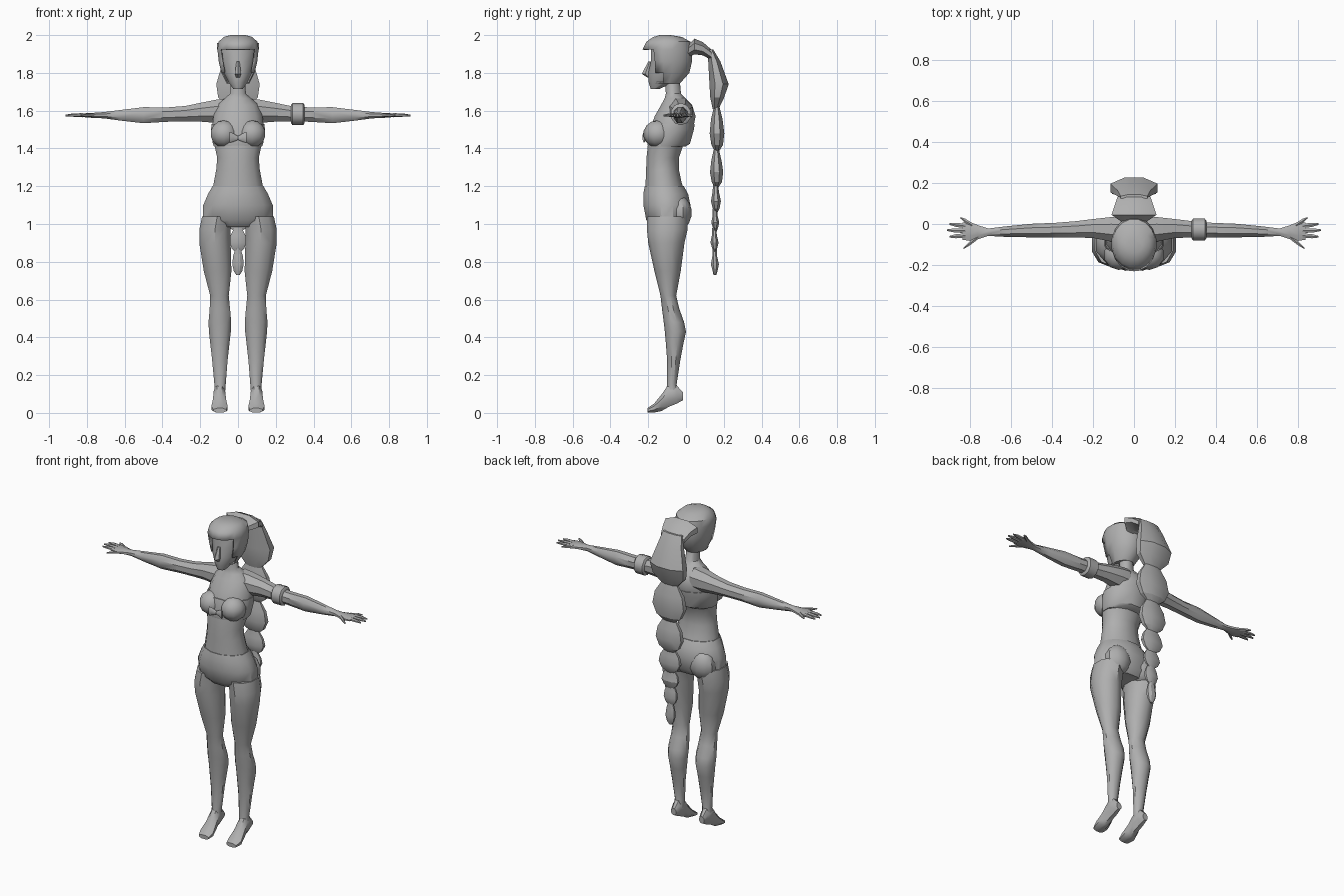
import bpy, bmesh, math
from mathutils import Matrix

grey = bpy.data.materials.new("plain grey")
grey.diffuse_color = (0.43, 0.43, 0.43, 1)


def finish(name, bm, mirror=False, thick=0, angle=40):
    bmesh.ops.recalc_face_normals(bm, faces=bm.faces)
    me = bpy.data.meshes.new(name)
    bm.to_mesh(me)
    bm.free()
    ob = bpy.data.objects.new(name, me)
    bpy.context.collection.objects.link(ob)
    me.materials.append(grey)
    bpy.ops.object.select_all(action='DESELECT')
    ob.select_set(True)
    bpy.context.view_layer.objects.active = ob
    bpy.ops.object.shade_smooth_by_angle(angle=math.radians(angle))
    if thick:
        ob.modifiers.new("thickness", 'SOLIDIFY').thickness = thick
    if mirror:
        ob.modifiers.new("mirror", 'MIRROR')
    return ob


def loft(name, rings, n=10, axis='z', mirror=False, cut=None, thick=0, angle=40):
    """Rings: (position on axis, centre, half width, low, high)."""
    bm = bmesh.new()
    loops = []
    for t, c, h, lo, hi in rings:
        row = []
        for i in range(n):
            a = 2 * math.pi * (i + 0.5) / n
            u = c + h * math.cos(a) / math.cos(math.pi / n)
            v = (lo + hi) / 2 + (hi - lo) / 2 * math.sin(a)
            co = {'z': (u, v, t), 'x': (t, u, v), 'y': (u, t, v)}[axis]
            row.append(bm.verts.new(co))
        loops.append(row)
    for a, b in zip(loops, loops[1:]):
        for i in range(n):
            j = (i + 1) % n
            bm.faces.new((a[i], a[j], b[j], b[i]))
    bm.faces.new(loops[0])
    bm.faces.new(loops[-1])
    if cut:
        gone = [f for f in bm.faces if cut(f.calc_center_median())]
        bmesh.ops.delete(bm, geom=gone, context='FACES')
    return finish(name, bm, mirror, thick, angle)


def ball(name, centre, radii):
    bm = bmesh.new()
    bmesh.ops.create_uvsphere(bm, u_segments=10, v_segments=7, radius=1)
    bmesh.ops.transform(bm, verts=bm.verts,
                        matrix=Matrix.Translation(centre) @ Matrix.Diagonal((*radii, 1)))
    return finish(name, bm, True)


# torso and neck
loft("torso", [(1.16, 0, .14, -.22, .0), (1.22, 0, .128, -.217, -.02), (1.29, 0, .115, -.214, -.035),
               (1.35, 0, .11, -.212, -.035), (1.42, 0, .125, -.205, -.01), (1.5, 0, .138, -.195, .04),
               (1.57, 0, .13, -.17, .055), (1.63, 0, .11, -.135, .035), (1.665, 0, .07, -.115, .0),
               (1.69, 0, .042, -.108, -.025), (1.8, 0, .035, -.115, -.035)], 12)

# hips and seat
loft("shorts", [(.985, 0, .13, -.18, -.01), (1.02, 0, .185, -.214, .015), (1.1, 0, .184, -.23, .028),
                (1.16, 0, .158, -.23, .015), (1.2, 0, .135, -.222, -.008)], 12)
ball("seat_curve", (.09, -.035, 1.06), (.085, .065, .09))

# bust and chest band
ball("bust", (.074, -.15, 1.477), (.075, .076, .072))
loft("chest_band", [(1.41, 0, .127, -.205, .0), (1.425, 0, .133, -.208, .025),
                    (1.5, 0, .143, -.2, .046), (1.53, 0, .139, -.19, .05)], 12)
loft("front_bow", [(.0, -.212, .006, 1.445, 1.465), (.025, -.217, .007, 1.435, 1.48),
                   (.045, -.224, .005, 1.43, 1.488)], 6, 'x', True)

# legs and feet on tiptoe
loft("leg", [(1.04, .11, .08, -.205, .01), (.97, .122, .083, -.207, .008), (.9, .122, .083, -.2, -.008),
             (.75, .108, .073, -.167, -.028), (.62, .098, .049, -.135, -.052), (.55, .096, .054, -.127, -.035),
             (.48, .096, .06, -.118, -.01), (.43, .096, .058, -.112, .0), (.36, .096, .05, -.106, -.015),
             (.28, .096, .041, -.1, -.03), (.15, .095, .03, -.1, -.05), (.1, .097, .028, -.11, -.035)],
     10, mirror=True)
loft("foot", [(-.016, .098, .017, .065, .11), (-.05, .098, .028, .045, .15), (-.09, .098, .03, .028, .16),
              (-.13, .098, .035, .006, .1), (-.17, .098, .043, 0, .05), (-.205, .096, .034, 0, .026)],
     8, 'y', True)

# arms, hands and fingers
loft("arm", [(.05, -.03, .065, 1.525, 1.672), (.11, -.026, .06, 1.53, 1.664), (.2, -.022, .046, 1.538, 1.645),
             (.28, -.026, .04, 1.54, 1.628), (.38, -.03, .036, 1.538, 1.62), (.5, -.032, .033, 1.53, 1.622),
             (.62, -.037, .026, 1.545, 1.606), (.71, -.04, .018, 1.558, 1.594), (.76, -.04, .034, 1.56, 1.59),
             (.8, -.036, .046, 1.563, 1.588), (.835, -.035, .042, 1.567, 1.584)], 8, 'x', True)
fingers = [("little_finger", .79, -.005, .845, .03), ("ring_finger", .82, -.01, .9, .0),
           ("middle_finger", .82, -.033, .912, -.03), ("index_finger", .82, -.056, .9, -.062),
           ("thumb", .75, -.055, .83, -.118)]
for name, x0, y0, x1, y1 in fingers:
    xm, ym = x0 + .6 * (x1 - x0), y0 + .6 * (y1 - y0)
    loft(name, [(x0, y0, .011, 1.565, 1.587), (xm, ym, .01, 1.568, 1.585),
                (x1, y1, .004, 1.57, 1.579)], 6, 'x', True)

# armband on one arm only
loft("armband", [(.28, -.027, .042, 1.535, 1.63), (.288, -.027, .053, 1.523, 1.64),
                 (.345, -.027, .053, 1.523, 1.64), (.353, -.027, .042, 1.535, 1.63)], 10, 'x')

# head and face
loft("head", [(1.715, 0, .025, -.188, -.14), (1.75, 0, .05, -.2, -.06), (1.8, 0, .075, -.203, .0),
              (1.86, 0, .092, -.19, .02), (1.92, 0, .098, -.19, .025), (1.97, 0, .08, -.18, .0)], 12)
loft("nose", [(1.86, 0, .008, -.2, -.17), (1.795, 0, .017, -.234, -.16), (1.775, 0, .01, -.205, -.17)], 6)

# hair cap with an arched opening over the face
loft("hair_cap", [(1.745, 0, .06, -.185, -.03), (1.8, 0, .088, -.212, .02), (1.86, 0, .102, -.222, .034),
                  (1.925, 0, .109, -.232, .037), (1.965, 0, .103, -.212, .025), (1.99, 0, .075, -.175, -.02),
                  (2.0, 0, .04, -.14, -.08)], 16, thick=.008,
     cut=lambda c: c.y < -.13 and abs(c.x) < .075 and c.z < 1.92)

# hair tie and braid
loft("hair_tie", [(.01, 0, .06, 1.88, 1.95), (.045, 0, .11, 1.895, 1.985), (.09, 0, .095, 1.89, 1.965),
                  (.135, 0, .08, 1.865, 1.925)], 8, 'y', angle=25)
loft("braid_top", [(1.925, 0, .065, .115, .145), (1.86, 0, .08, .115, .185), (1.74, 0, .115, .12, .23),
                   (1.67, 0, .105, .125, .205), (1.61, 0, .05, .14, .175)], 8, angle=25)
braid = [(1.63, 1.38, .108, .122, .206), (1.4, 1.19, .088, .124, .2), (1.21, 1.06, .072, .13, .187),
         (1.08, .96, .056, .132, .178), (.98, .85, .044, .128, .174), (.87, .73, .03, .13, .176)]
for i, (top, low, w, yf, yb) in enumerate(braid):
    d, mid = top - low, (yf + yb) / 2
    loft("braid_%d" % (i + 1), [(top, 0, w * .45, mid - .015, mid + .012), (top - .3 * d, 0, w * .88, yf + .008, yb - .01),
                                (top - .6 * d, 0, w, yf, yb), (top - .85 * d, 0, w * .75, yf + .01, yb - .008),
                                (low, 0, w * .3, mid - .008, mid + .008)], 8, angle=25)
